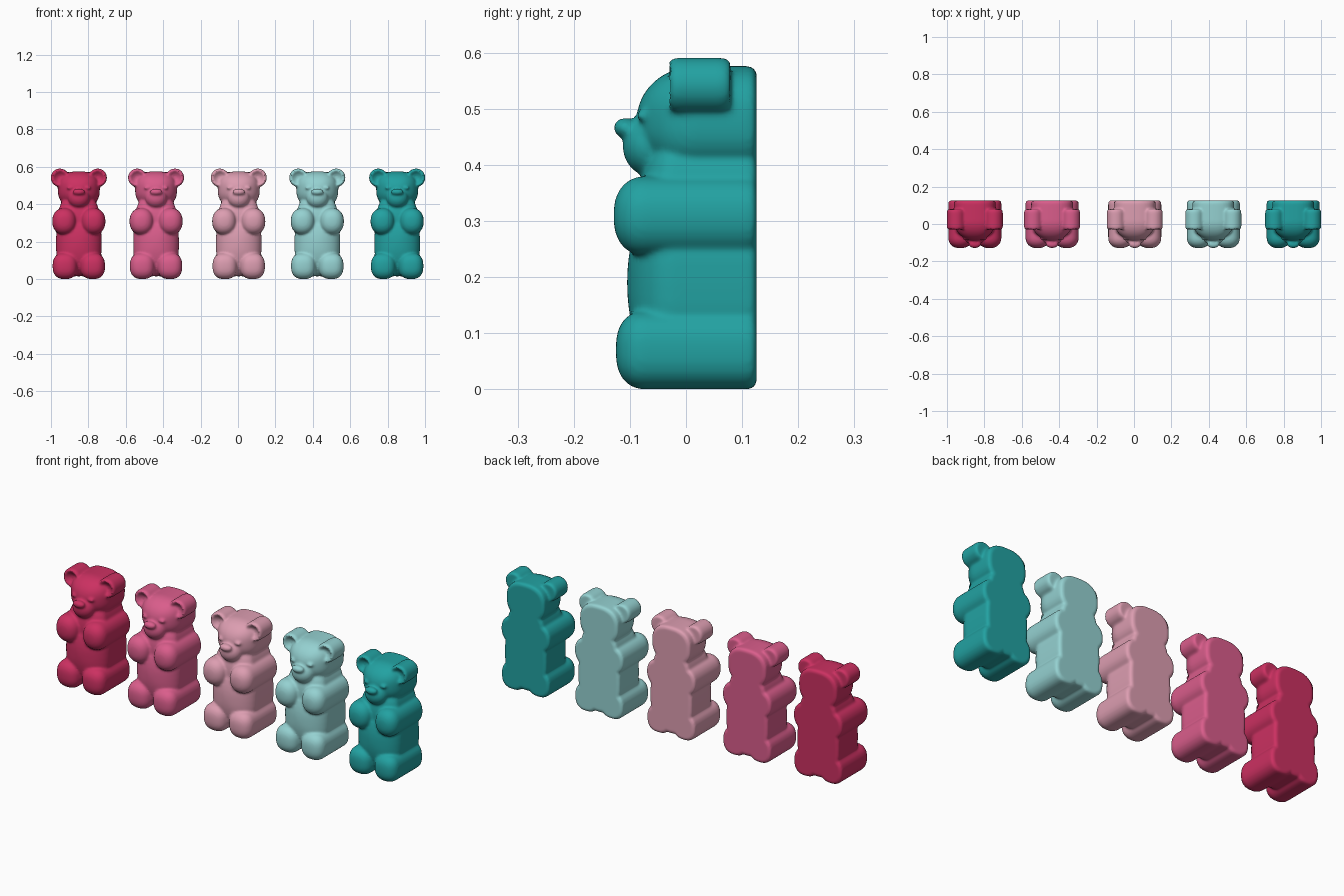
import bpy, bmesh, math

if "Cube" in bpy.data.objects:
    bpy.data.objects.remove(bpy.data.objects["Cube"])

BACK = 0.126
SEG = 48

def superpoint(a, n):
    c, s = math.cos(a), math.sin(a)
    return (math.copysign(abs(c) ** (2 / n), c), math.copysign(abs(s) ** (2 / n), s))

def loft(bm, x, z, rx, rz, profile, n=2.0):
    """Closed solid along y; profile = (inset scale, y) from front to back."""
    rings = []
    for s, y in profile:
        ring = []
        for i in range(SEG):
            px, pz = superpoint(2 * math.pi * i / SEG, n)
            ring.append(bm.verts.new((x + rx * s * px, y, z + rz * s * pz)))
        rings.append(ring)
    for a, b in zip(rings, rings[1:]):
        for i in range(SEG):
            j = (i + 1) % SEG
            bm.faces.new((a[i], a[j], b[j], b[i]))
    bm.faces.new(rings[0][::-1])
    bm.faces.new(rings[-1])

def pad(bm, x, z, rx, rz, front, dome, n=2.0, back=BACK, lip=0.014, power=1.0):
    """Domed front, straight sides, softly rounded back edge."""
    prof = []
    for k in range(13):
        t = math.radians(2 + 88 * k / 12)
        prof.append((math.sin(t) ** power, front + dome * (1 - math.cos(t))))
    for k in range(7):
        t = math.radians(90 * k / 6)
        prof.append((1 - lip / min(rx, rz) * (1 - math.cos(t)),
                     back - lip + lip * math.sin(t)))
    loft(bm, x, z, rx, rz, prof, n)

def blob(bm, x, y, z, rx, ry, rz):
    prof = [(math.sin(math.radians(2 + 176 * k / 16)),
             y - ry * math.cos(math.radians(2 + 176 * k / 16))) for k in range(17)]
    loft(bm, x, z, rx, rz, prof)

bm = bmesh.new()
# torso, chest and head
pad(bm, 0, 0.19, 0.122, 0.175, -0.105, 0.085, 2.6)
pad(bm, 0, 0.32, 0.108, 0.13, -0.085, 0.06, 2.8)
pad(bm, 0, 0.480, 0.112, 0.096, -0.088, 0.105, 2.6)
# muzzle and nose
blob(bm, 0, -0.065, 0.434, 0.058, 0.048, 0.054)
blob(bm, 0, -0.108, 0.466, 0.034, 0.021, 0.018)
for s in (-1, 1):
    # closed eyes
    blob(bm, s * 0.046, -0.076, 0.488, 0.02, 0.012, 0.010)
    # arms and legs run straight to the flat back
    pad(bm, s * 0.078, 0.309, 0.064, 0.071, -0.129, 0.055, 2.2, power=0.8)
    pad(bm, s * 0.074, 0.070, 0.066, 0.070, -0.125, 0.05, 2.5, power=0.75)
    # dished ears
    loft(bm, s * 0.101, 0.542, 0.049, 0.049,
         [(0.03, -0.010), (0.3, -0.012), (0.55, -0.020), (0.7, -0.028), (0.82, -0.031),
          (0.93, -0.027), (1, -0.018), (1, 0.064), (0.95, 0.074), (0.85, 0.079),
          (0.5, 0.079)])
bmesh.ops.recalc_face_normals(bm, faces=bm.faces)
me = bpy.data.meshes.new("bear_parts")
bm.to_mesh(me)
bm.free()

# fuse the parts into one soft moulded body
src = bpy.data.objects.new("bear_source", me)
bpy.context.collection.objects.link(src)
rm = src.modifiers.new("Fuse", 'REMESH')
rm.mode = 'VOXEL'
rm.voxel_size = 0.006
sm = src.modifiers.new("Soften", 'SMOOTH')
sm.factor = 0.5
sm.iterations = 6
dg = bpy.context.evaluated_depsgraph_get()
body = bpy.data.meshes.new_from_object(src.evaluated_get(dg))
bpy.data.objects.remove(src)
for p in body.polygons:
    p.use_smooth = True
# stand on the ground
low = min(v.co.z for v in body.vertices)
for v in body.vertices:
    v.co.z -= low

# row of five coloured sweets
row = [("crimson", -0.851, (0.60, 0.03, 0.12)),
       ("rose", -0.438, (0.70, 0.11, 0.26)),
       ("blush", 0.004, (0.72, 0.34, 0.44)),
       ("mint", 0.424, (0.30, 0.64, 0.64)),
       ("teal", 0.851, (0.016, 0.36, 0.36))]
for name, x, col in row:
    mesh = body.copy()
    mesh.materials.clear()
    mat = bpy.data.materials.new(name + "_gelatin")
    mat.diffuse_color = (*col, 1)
    mat.use_nodes = True
    mat.node_tree.nodes["Principled BSDF"].inputs["Base Color"].default_value = mat.diffuse_color
    mesh.materials.append(mat)
    ob = bpy.data.objects.new("gummy_bear_" + name, mesh)
    ob.location.x = x
    bpy.context.collection.objects.link(ob)
